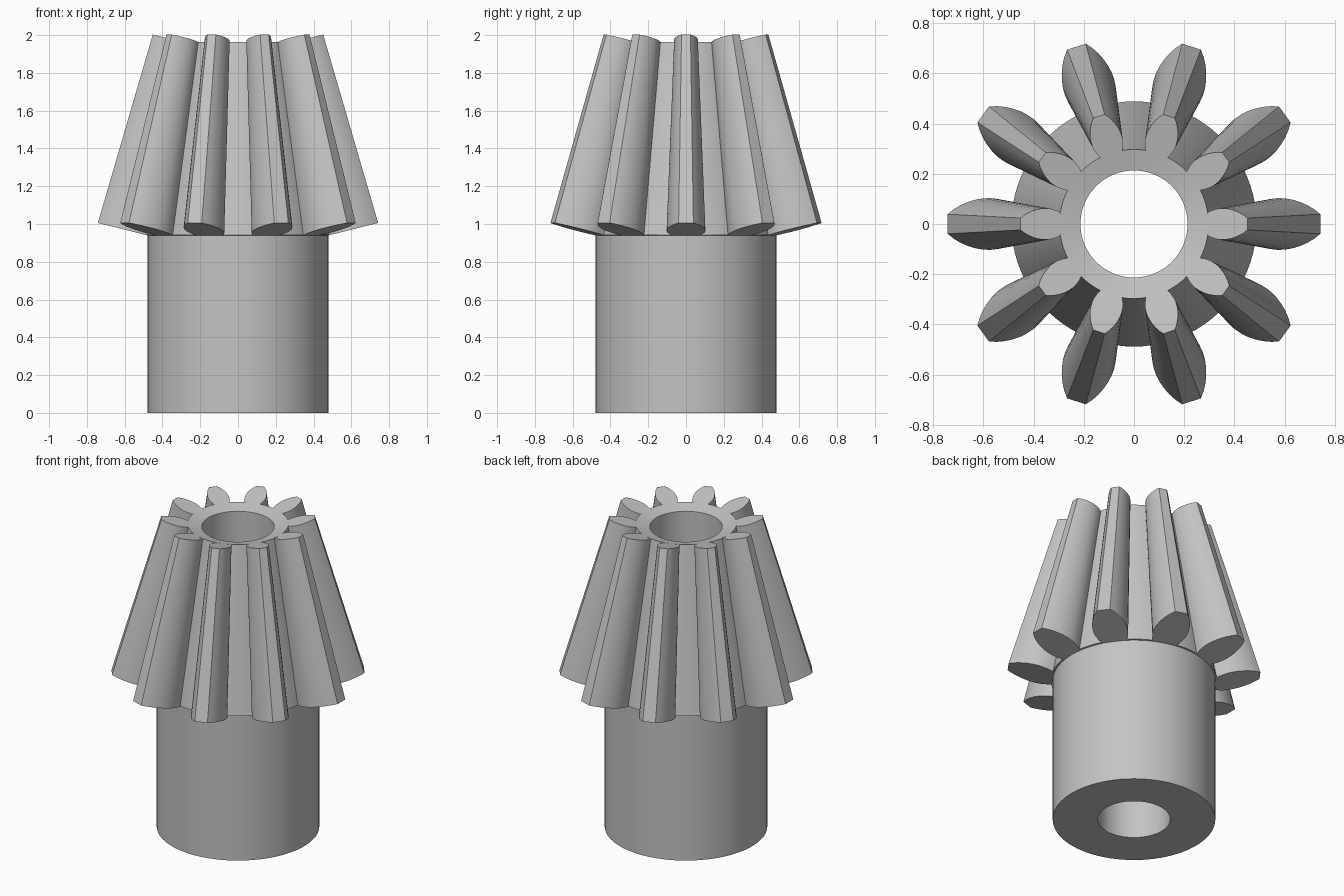
import bpy, bmesh, math
from mathutils import Matrix, Vector

cube = bpy.data.objects.get("Cube")
if cube:
    bpy.data.objects.remove(cube, do_unlink=True)

TEETH = 10
BORE, HUB, ROOT = 0.213, 0.478, 0.488
LOW_Z, HIGH_Z = 0.942, 1.964     # height of the root circle at each end
TAPER, SLOPE = 0.608, 0.25       # shrink towards the top, dish of the end faces

steel = bpy.data.materials.new("plain grey")
steel.use_nodes = True
grey = (0.55, 0.55, 0.55, 1)
steel.diffuse_color = grey
steel.node_tree.nodes["Principled BSDF"].inputs["Base Color"].default_value = grey


def finish(bm, name):
    bmesh.ops.remove_doubles(bm, verts=bm.verts, dist=1e-5)
    bmesh.ops.recalc_face_normals(bm, faces=bm.faces)
    mesh = bpy.data.meshes.new(name)
    bm.to_mesh(mesh)
    bm.free()
    mesh.materials.append(steel)
    obj = bpy.data.objects.new(name, mesh)
    bpy.context.collection.objects.link(obj)
    bpy.ops.object.select_all(action='DESELECT')
    obj.select_set(True)
    bpy.context.view_layer.objects.active = obj
    bpy.ops.object.shade_smooth_by_angle(angle=math.radians(30))
    return obj


# Bored hub with the tapered core, turned from one profile
profile = [(BORE, 0), (HUB, 0), (HUB, LOW_Z - 0.002), (ROOT, LOW_Z),
           (ROOT * TAPER, HIGH_Z),
           (BORE, HIGH_Z - SLOPE * (ROOT * TAPER - BORE))]
bm = bmesh.new()
ring = [bm.verts.new((r, 0, z)) for r, z in profile]
edges = [bm.edges.new((a, b)) for a, b in zip(ring, ring[1:] + ring[:1])]
bmesh.ops.spin(bm, geom=ring + edges, cent=(0, 0, 0), axis=(0, 0, 1),
               angle=math.tau, steps=80, use_duplicate=False)
finish(bm, "hub_and_core")

# Bulging tooth section at the wide end: distance from axis, half width
section = [(0.477, 0.073), (0.51, 0.089), (0.54, 0.099), (0.57, 0.103),
           (0.60, 0.102), (0.63, 0.097), (0.66, 0.088), (0.69, 0.075),
           (0.717, 0.059), (0.742, 0.039)]


def tooth_end(bm, scale, root_z, turn):
    """Left and right rows of section points at one end of a tooth."""
    rows = []
    for side in (1, -1):
        rows.append([bm.verts.new(turn @ Vector((
            r * scale, side * w * scale, root_z + SLOPE * (r - ROOT) * scale)))
            for r, w in section])
    return rows


# Ring of straight tapered teeth
bm = bmesh.new()
for i in range(TEETH):
    turn = Matrix.Rotation(math.tau * i / TEETH, 3, 'Z')
    low = tooth_end(bm, 1, LOW_Z, turn)
    high = tooth_end(bm, TAPER, HIGH_Z, turn)
    for left, right in (low, high):
        for j in range(len(section) - 1):
            bm.faces.new((left[j], left[j + 1], right[j + 1], right[j]))
    for a, b in zip(low, high):
        for j in range(len(section) - 1):
            bm.faces.new((a[j], a[j + 1], b[j + 1], b[j]))
    for j in (0, -1):
        bm.faces.new((low[0][j], low[1][j], high[1][j], high[0][j]))
finish(bm, "gear_teeth")
